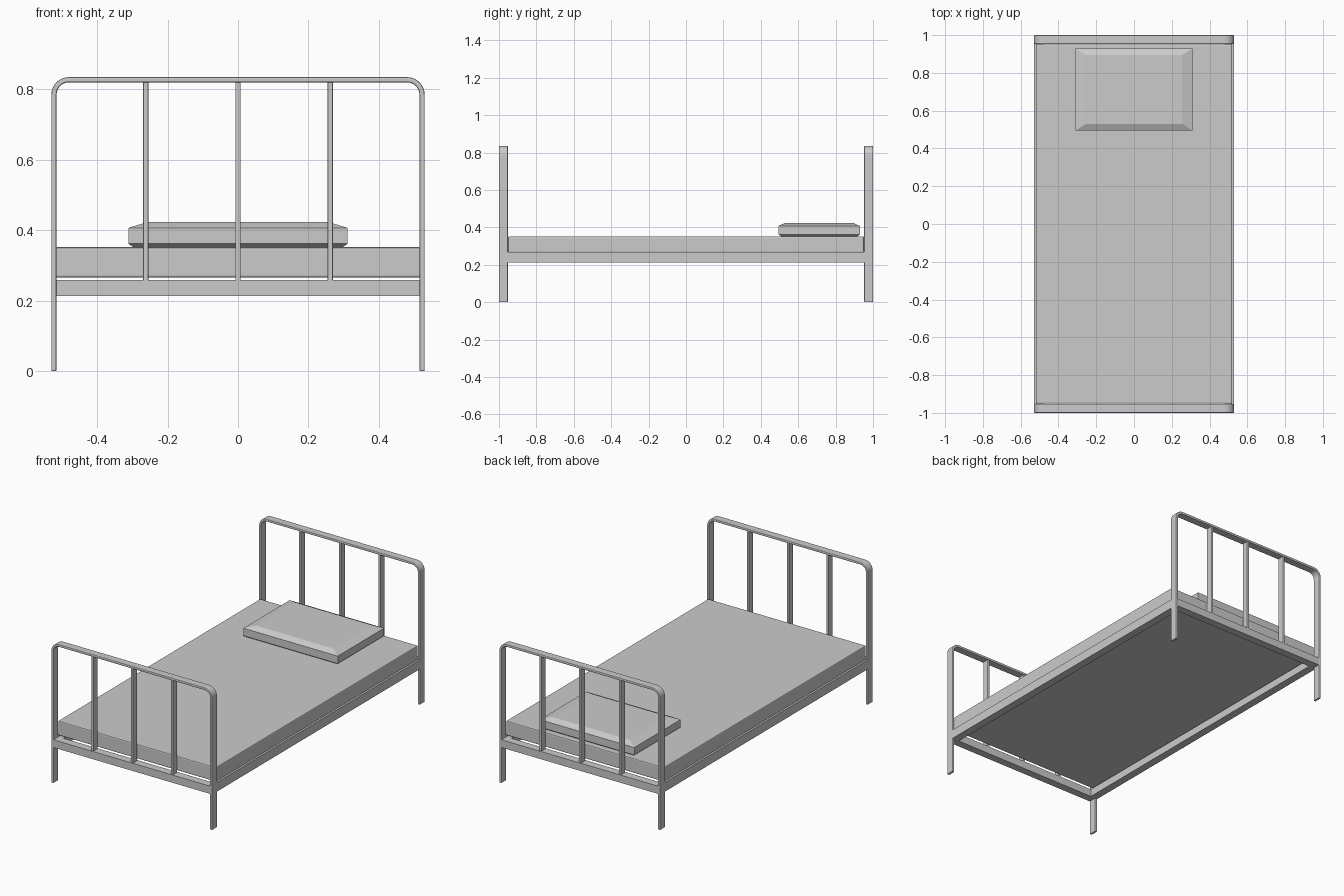
import bpy, bmesh, math

if "Cube" in bpy.data.objects:
    bpy.data.objects.remove(bpy.data.objects["Cube"])

W, TOP, R, T = 0.53, 0.835, 0.05, 0.015   # half width, height, bend radius, bar thickness
DEPTH, YC = 0.047, 0.9765                 # bar depth and end-frame centre


def finish(bm, name, bevel=0.0, segments=2):
    bmesh.ops.recalc_face_normals(bm, faces=bm.faces)
    me = bpy.data.meshes.new(name)
    bm.to_mesh(me)
    bm.free()
    ob = bpy.data.objects.new(name, me)
    bpy.context.collection.objects.link(ob)
    if bevel:
        mod = ob.modifiers.new("bevel", 'BEVEL')
        mod.width = bevel
        mod.segments = segments
        mod.limit_method = 'ANGLE'
        mod.angle_limit = math.radians(40)
    return ob


def box(name, x, y, z, bevel=0.0):
    """Box from (min, max) ranges."""
    bm = bmesh.new()
    bmesh.ops.create_cube(bm, size=1)
    for v in bm.verts:
        v.co = [(r[0] + r[1]) / 2 + c * (r[1] - r[0]) for r, c in zip((x, y, z), v.co)]
    return finish(bm, name, bevel)


def arch_path(inset):
    """Legs and top bar with rounded corners, in the x-z plane."""
    pts = [(W - inset, 0)]
    for side in (0, 1):
        for i in range(9):
            a = math.pi / 2 * (side + i / 8)
            cx = (W - R) * (1 - 2 * side)
            pts.append((cx + (R - inset) * math.cos(a), TOP - R + (R - inset) * math.sin(a)))
    return pts + [(inset - W, 0)]


# End frames: bent flat bar, vertical bars and cross rail
for s, end in ((-1, "footboard"), (1, "headboard")):
    bm = bmesh.new()
    rings = []
    for (ox, oz), (ix, iz) in zip(arch_path(0), arch_path(T)):
        y0, y1 = s * YC - DEPTH / 2, s * YC + DEPTH / 2
        rings.append([bm.verts.new(c) for c in
                      ((ox, y0, oz), (ox, y1, oz), (ix, y1, iz), (ix, y0, iz))])
    for a, b in zip(rings, rings[1:]):
        for k in range(4):
            n = (k + 1) % 4
            bm.faces.new((a[k], a[n], b[n], b[k]))
    bm.faces.new(rings[0])
    bm.faces.new(rings[-1])
    finish(bm, end + "_arch", 0.004)
    for i, x in enumerate((-0.262, 0, 0.262)):
        box(f"{end}_bar_{i + 1}", (x - T / 2, x + T / 2),
            (s * YC - 0.02, s * YC + 0.02), (0.255, TOP - T + 0.003), 0.003)
    box(end + "_rail", (-W + T, W - T),
        (s * YC - DEPTH / 2, s * YC + DEPTH / 2), (0.213, 0.259))

# Side rails with a thin upright lip holding the mattress
for s, side in ((-1, "left"), (1, "right")):
    bm = bmesh.new()
    prof = [(0.483, 0.213), (W, 0.213), (W, 0.268), (0.516, 0.268), (0.516, 0.259), (0.483, 0.259)]
    f = bm.faces.new([bm.verts.new((s * x, -0.96, z)) for x, z in prof])
    ext = bmesh.ops.extrude_face_region(bm, geom=[f])
    for v in ext["geom"]:
        if isinstance(v, bmesh.types.BMVert):
            v.co.y = 0.96
    finish(bm, side + "_rail")

# Mattress
box("mattress", (-0.52, 0.52), (-0.951, 0.951), (0.266, 0.352), 0.006)

# Pillow: stacked rectangles with a sloped top border
bm = bmesh.new()
prev = None
for z, dx, dy in ((0.351, 0.295, 0.202), (0.362, 0.311, 0.218),
                  (0.407, 0.311, 0.218), (0.424, 0.255, 0.182)):
    ring = [bm.verts.new((sx * dx, 0.712 + sy * dy, z))
            for sx, sy in ((-1, -1), (1, -1), (1, 1), (-1, 1))]
    if prev:
        for k in range(4):
            n = (k + 1) % 4
            bm.faces.new((prev[k], prev[n], ring[n], ring[k]))
    else:
        bm.faces.new(ring[::-1])
    prev = ring
bm.faces.new(prev)
finish(bm, "pillow")
